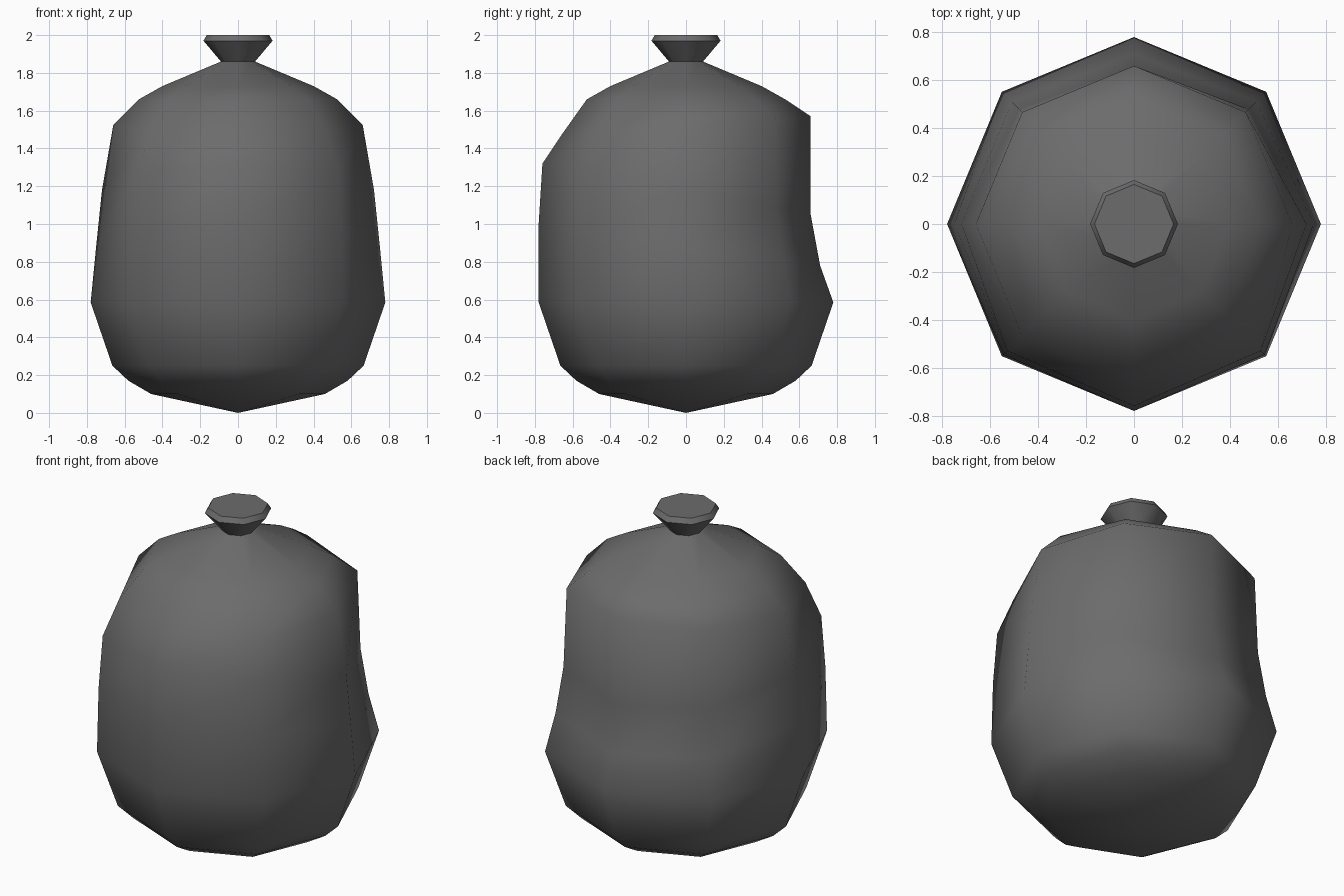
import bpy, bmesh, math

if "Cube" in bpy.data.objects:
    bpy.data.objects.remove(bpy.data.objects["Cube"])

SIDES = 8
grey = bpy.data.materials.new("dark_grey_plastic")
grey.diffuse_color = (0.15, 0.15, 0.15, 1)
grey.use_nodes = True
grey.node_tree.nodes["Principled BSDF"].inputs["Base Color"].default_value = grey.diffuse_color


def angle(i):
    return i * math.tau / SIDES


def lerp_ring(front, side, back, s):
    """Blend (radius, z) from front (s=-1) over side (s=0) to back (s=1)."""
    end = back if s > 0 else front
    t = abs(s)
    return [a + (b - a) * t for a, b in zip(side, end)]


def loft(name, rings, apex=None, cap_top=False):
    bm = bmesh.new()
    loops = []
    for front, side, back in rings:
        loop = []
        for i in range(SIDES):
            a = angle(i)
            r, z = lerp_ring(front, side, back, math.sin(a))
            loop.append(bm.verts.new((r * math.cos(a), r * math.sin(a), z)))
        loops.append(loop)
    for lo, hi in zip(loops, loops[1:]):
        for i in range(SIDES):
            j = (i + 1) % SIDES
            bm.faces.new((lo[i], lo[j], hi[j], hi[i]))
    if apex is not None:
        tip = bm.verts.new((0, 0, apex))
        for i in range(SIDES):
            bm.faces.new((tip, loops[0][(i + 1) % SIDES], loops[0][i]))
    if cap_top:
        bm.faces.new(loops[-1])
    me = bpy.data.meshes.new(name)
    bm.to_mesh(me)
    bm.free()
    me.materials.append(grey)
    ob = bpy.data.objects.new(name, me)
    bpy.context.collection.objects.link(ob)
    bpy.ops.object.select_all(action='DESELECT')
    ob.select_set(True)
    bpy.context.view_layer.objects.active = ob
    bpy.ops.object.shade_smooth_by_angle(angle=math.radians(60))


def even(r, z):
    return ((r, z),) * 3


# sack: level rings at base and shoulder, tilted rings where the back is dented
loft("sack", [
    even(0.46, 0.10), even(0.58, 0.17), even(0.665, 0.25), even(0.78, 0.585),
    ((0.78, 1.00), (0.75, 0.89), (0.71, 0.78)),
    ((0.76, 1.32), (0.72, 1.18), (0.66, 1.05)),
    ((0.66, 1.47), (0.66, 1.525), (0.66, 1.57)),
    even(0.525, 1.66), even(0.40, 1.73), even(0.09, 1.86),
], apex=0.0)

# tied neck flaring out above the knot
loft("tied_neck", [even(0.09, 1.86), even(0.183, 1.97), even(0.165, 2.0)], cap_top=True)
